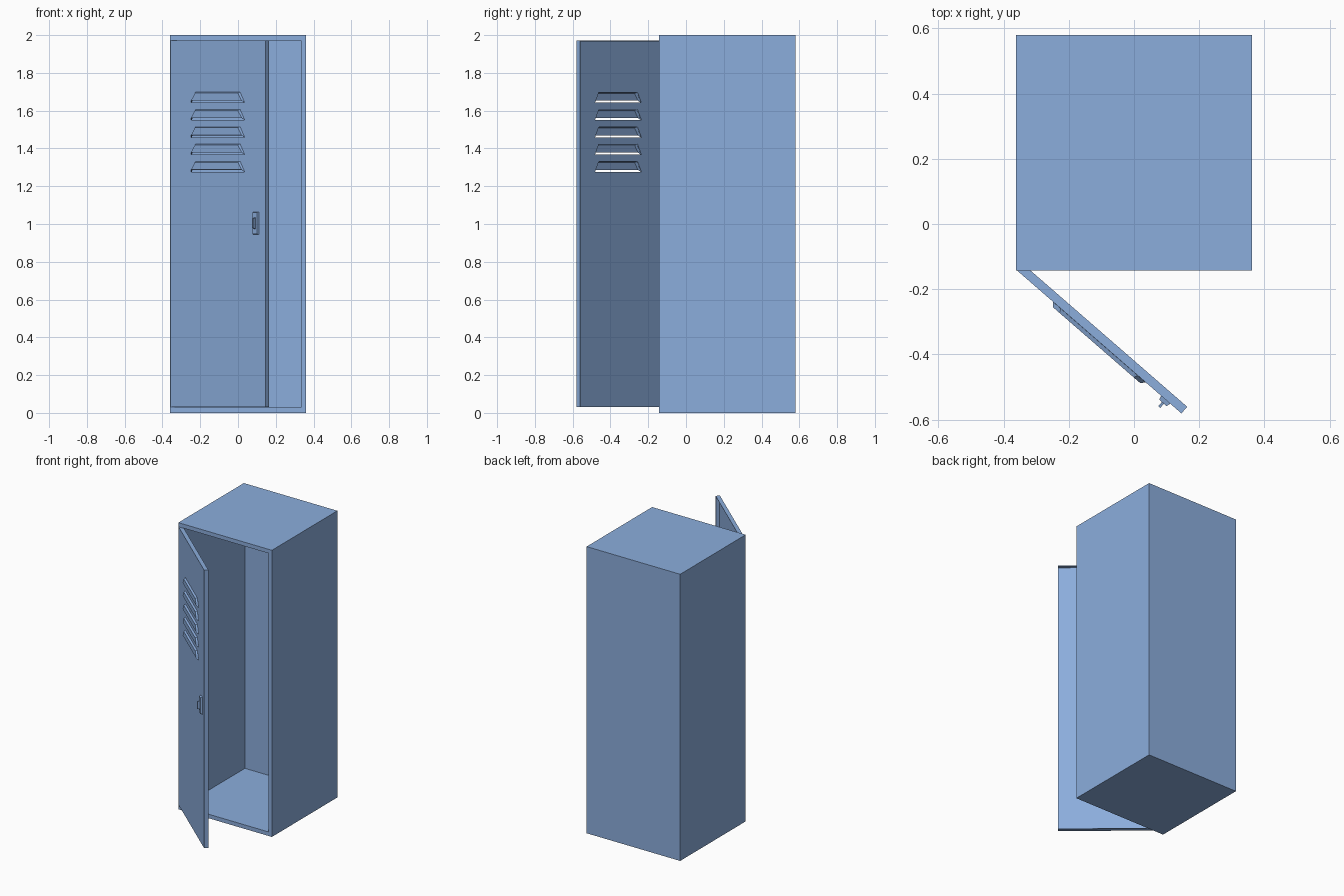
import bpy, bmesh
from math import radians
from mathutils import Vector, Matrix

if "Cube" in bpy.data.objects:
    bpy.data.objects.remove(bpy.data.objects["Cube"])

# Door frame: local x along the door, -y outward, z up
DOOR = Matrix.Translation((-0.358, -0.143, 0)) @ Matrix.Rotation(radians(-41), 4, 'Z')
DW, DT = 0.667, 0.027

# Blue painted metal
BLUE = bpy.data.materials.new("blue_paint")
BLUE.diffuse_color = (0.26, 0.42, 0.72, 1)
BLUE.use_nodes = True
BLUE.node_tree.nodes["Principled BSDF"].inputs["Base Color"].default_value = BLUE.diffuse_color


def finish(bm, name, matrix=None):
    bmesh.ops.recalc_face_normals(bm, faces=bm.faces[:])
    me = bpy.data.meshes.new(name)
    bm.to_mesh(me)
    bm.free()
    me.materials.append(BLUE)
    ob = bpy.data.objects.new(name, me)
    bpy.context.collection.objects.link(ob)
    if matrix:
        ob.matrix_world = matrix
    return ob


def box(bm, lo, hi):
    lo, hi = Vector(lo), Vector(hi)
    m = Matrix.Translation((lo + hi) / 2) @ Matrix.Diagonal((*(hi - lo), 1))
    return bmesh.ops.create_cube(bm, size=1, matrix=m)['verts']


def tray(name, lo, hi, wall, side, matrix=None):
    """Box hollowed out from its front (side=-1) or back (side=1)."""
    bm = bmesh.new()
    box(bm, lo, hi)
    bm.normal_update()
    face = next(f for f in bm.faces if f.normal.y * side > 0.9)
    bmesh.ops.inset_region(bm, faces=[face], thickness=wall, use_even_offset=True)
    new = bmesh.ops.extrude_discrete_faces(bm, faces=[face])['faces'][0]
    bmesh.ops.translate(bm, verts=new.verts[:], vec=(0, -side * (hi[1] - lo[1] - wall), 0))
    return finish(bm, name, matrix)


# Cabinet and folded-sheet door
tray("cabinet", (-0.361, -0.142, 0), (0.361, 0.58, 2), 0.028, -1)
door = tray("door", (0, 0, 0.031), (DW, DT, 1.971), 0.004, 1, DOOR)

# Louvre openings and hoods: narrow top ledge, upright front, slanted ends, open below
cut, hoods = bmesh.new(), bmesh.new()
mid = DW / 2
for i in range(5):
    zb = 1.642 - i * 0.0915
    zt = zb + 0.055
    outline = [(mid - 0.187, zb), (mid + 0.187, zb), (mid + 0.156, zt), (mid - 0.156, zt)]
    rings = [[cut.verts.new((x, y, z)) for x, z in outline] for y in (-0.01, 0.012)]
    for r in rings:
        cut.faces.new(r)
    for a in range(4):
        b = (a + 1) % 4
        cut.faces.new((rings[0][a], rings[0][b], rings[1][b], rings[1][a]))
    front = [(mid - 0.177, zb + 0.011), (mid + 0.177, zb + 0.011),
             (mid + 0.150, zt - 0.005), (mid - 0.150, zt - 0.005)]
    bl, br, tr, tl = [hoods.verts.new((x, 0, z)) for x, z in outline]
    fbl, fbr, ftr, ftl = [hoods.verts.new((x, -0.012, z)) for x, z in front]
    for f in ((fbl, fbr, ftr, ftl), (ftl, ftr, tr, tl),
              (bl, fbl, ftl, tl), (fbr, br, tr, ftr)):
        hoods.faces.new(f)
hood = finish(hoods, "louvre_hoods", DOOR)
sol = hood.modifiers.new("sheet", 'SOLIDIFY')
sol.thickness, sol.offset = 0.002, 0

cutter = finish(cut, "louvre_cutter", DOOR)
mod = door.modifiers.new("louvre_holes", 'BOOLEAN')
mod.object, mod.operation, mod.solver = cutter, 'DIFFERENCE', 'EXACT'
bpy.context.view_layer.objects.active = door
bpy.ops.object.modifier_apply(modifier=mod.name)
bpy.data.objects.remove(cutter)

# Latch plate with sloped edges
bm = bmesh.new()
c = Vector((0.603, 0, 1.004))
for v in box(bm, (c.x - 0.019, -0.013, c.z - 0.06), (c.x + 0.019, 0.001, c.z + 0.06)):
    if v.co.y < -0.005:
        v.co.x += 0.004 if v.co.x < c.x else -0.004
        v.co.z += 0.004 if v.co.z < c.z else -0.004
finish(bm, "latch_plate", DOOR)

# Latch finger grip
bm = bmesh.new()
for v in box(bm, (c.x - 0.004, -0.030, c.z - 0.03), (c.x + 0.004, -0.010, c.z + 0.03)):
    if v.co.y < -0.02:
        v.co.z += 0.005 if v.co.z < c.z else -0.005
finish(bm, "latch_grip", DOOR)
